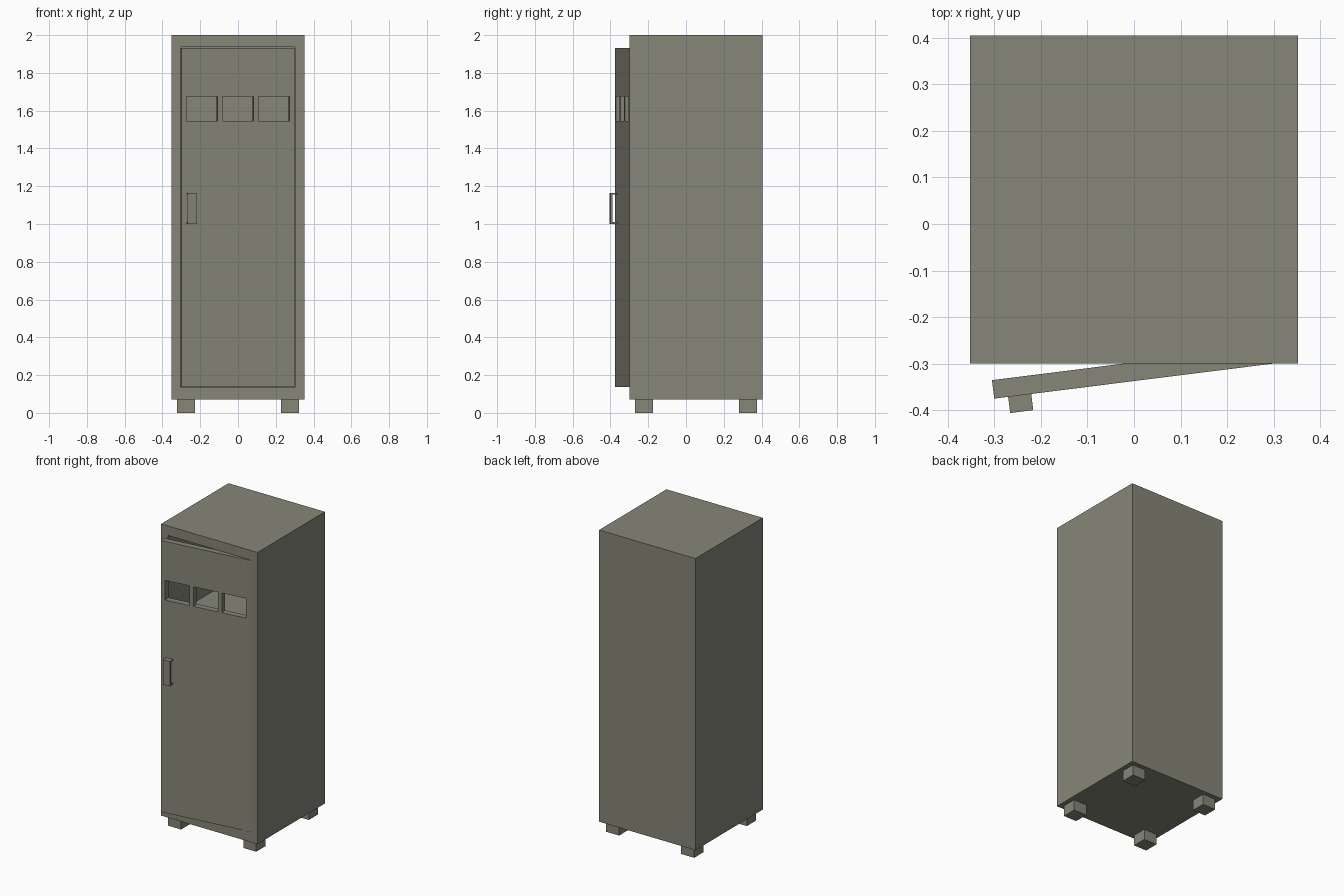
import bpy, math
from mathutils import Matrix

if "Cube" in bpy.data.objects:
    bpy.data.objects.remove(bpy.data.objects["Cube"])

paint = bpy.data.materials.new("grey_olive_paint")
paint.diffuse_color = (0.236, 0.236, 0.188, 1)
paint.use_nodes = True
paint.node_tree.nodes["Principled BSDF"].inputs["Base Color"].default_value = paint.diffuse_color


def box(name, x0, x1, y0, y1, z0, z1):
    """Box from its limits, with the object origin at the world origin."""
    bpy.ops.mesh.primitive_cube_add(size=1)
    ob = bpy.context.object
    ob.name = name
    ob.data.transform(Matrix.Translation(((x0 + x1) / 2, (y0 + y1) / 2, (z0 + z1) / 2))
                      @ Matrix.Diagonal((x1 - x0, y1 - y0, z1 - z0, 1)))
    ob.data.materials.append(paint)
    return ob


def cut(target, cutter):
    """Subtract the cutter and remove it."""
    mod = target.modifiers.new("cut", 'BOOLEAN')
    mod.operation = 'DIFFERENCE'
    mod.solver = 'EXACT'
    mod.object = cutter
    bpy.context.view_layer.objects.active = target
    bpy.ops.object.modifier_apply(modifier=mod.name)
    bpy.data.objects.remove(cutter, do_unlink=True)


# Hollow cabinet, open at the front
W, Y0, Y1 = 0.353, -0.30, 0.405
body = box("cabinet_body", -W, W, Y0, Y1, 0.07, 2.0)
cut(body, box("cavity", -0.303, 0.303, Y0 - 0.1, Y1 - 0.05, 0.135, 1.937))

# Inner shelf below the window openings
box("inner_shelf", -0.303, 0.303, -0.25, Y1 - 0.05, 1.35, 1.388)

# Four square feet
for side, sx in (("left", -0.275), ("right", 0.275)):
    for end, sy in (("front", -0.2225), ("back", 0.3275)):
        box(f"{end}_{side}_foot", sx - 0.0475, sx + 0.0475,
            sy - 0.0475, sy + 0.0475, 0, 0.07)

# Door, built with its hinge on the origin, with three window openings
DW, DT = 0.605, 0.04
door = box("door", -DW, 0, 0, DT, 0.137, 1.933)
for i in (-1, 0, 1):
    c = -DW / 2 + i * 0.192
    cut(door, box("window_cutter", c - 0.083, c + 0.083, -0.1, 0.1, 1.545, 1.675))

# Bracket handle: a plate with the gap behind it cut away
handle = box("door_handle", -0.575, -0.525, -0.035, 0, 1.0, 1.165)
cut(handle, box("handle_gap", -0.65, -0.45, -0.025, 0.05, 1.01, 1.155))

# Swing door and handle slightly open
for ob in (door, handle):
    ob.location = (0.30, Y0, 0)
    ob.rotation_euler.z = math.radians(7.15)
